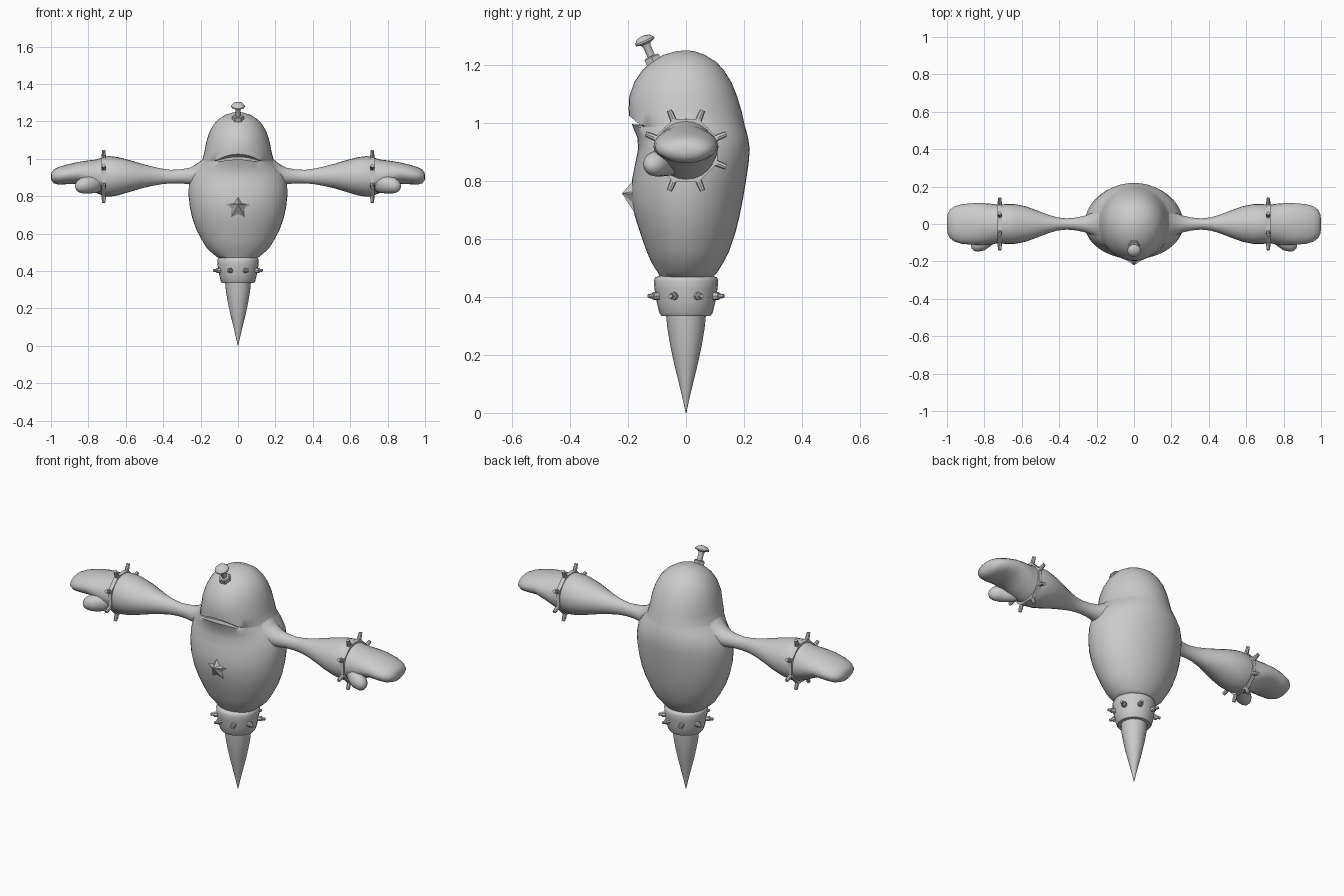
import bpy, bmesh, math
from mathutils import Vector, Matrix

if "Cube" in bpy.data.objects:
    bpy.data.objects.remove(bpy.data.objects["Cube"])

GREY = bpy.data.materials.new("light grey")
GREY.diffuse_color = (0.6, 0.6, 0.6, 1)
GREY.use_nodes = True
GREY.node_tree.nodes["Principled BSDF"].inputs["Base Color"].default_value = GREY.diffuse_color


def make(name, bm, angle=50):
    bmesh.ops.recalc_face_normals(bm, faces=bm.faces)
    me = bpy.data.meshes.new(name)
    bm.to_mesh(me)
    bm.free()
    me.materials.append(GREY)
    ob = bpy.data.objects.new(name, me)
    bpy.context.collection.objects.link(ob)
    bpy.ops.object.select_all(action='DESELECT')
    bpy.context.view_layer.objects.active = ob
    ob.select_set(True)
    bpy.ops.object.shade_smooth_by_angle(angle=math.radians(angle))
    return ob


def loft(bm, rings):
    """Skin closed rings of points and cap both ends."""
    vs = [[bm.verts.new(p) for p in r] for r in rings]
    n = len(vs[0])
    for a, b in zip(vs, vs[1:]):
        for i in range(n):
            j = (i + 1) % n
            bm.faces.new((a[i], a[j], b[j], b[i]))
    bm.faces.new(vs[0])
    bm.faces.new(vs[-1])


def turned(bm, profile, n, m=Matrix(), turn=0.0):
    """Profile of (radius, height) turned around z, then placed by m."""
    loft(bm, [[m @ Vector((r * math.cos(2 * math.pi * i / n + turn),
                           r * math.sin(2 * math.pi * i / n + turn), h))
               for i in range(n)] for r, h in profile])


def aim(origin, direction):
    d = Vector(direction)
    return Matrix.Translation(origin) @ d.to_track_quat('Z', 'Y').to_matrix().to_4x4()


# Body and head: z, half width, front y, back y, mouth arch, mouth depth
BODY = [
    (.465, .10, -.088, .09, 0, 0), (.485, .125, -.098, .108, 0, 0),
    (.52, .165, -.12, .13, 0, 0), (.56, .19, -.137, .15, 0, 0),
    (.62, .222, -.158, .17, 0, 0), (.68, .244, -.177, .185, 0, 0),
    (.74, .257, -.188, .197, 0, 0), (.80, .264, -.187, .207, 0, 0),
    (.86, .263, -.175, .216, 0, 0), (.91, .25, -.165, .22, 0, 0),
    (.95, .222, -.168, .214, 0, 0),
    (.980, .197, -.187, .206, .016, 0), (.983, .195, -.188, .205, .010, .04),
    (.987, .193, -.190, .204, .024, .04), (.990, .191, -.196, .203, .035, 0),
    (1.04, .179, -.198, .192, .008, 0), (1.09, .17, -.196, .177, 0, 0),
    (1.14, .154, -.179, .157, 0, 0), (1.18, .133, -.152, .132, 0, 0),
    (1.21, .107, -.12, .105, 0, 0), (1.235, .068, -.078, .065, 0, 0),
    (1.247, .03, -.035, .03, 0, 0), (1.25, .008, -.008, .008, 0, 0),
]
rings = []
for z, hw, yf, yb, arch, depth in BODY:
    ring = []
    for i in range(40):
        t = 2 * math.pi * i / 40
        x, s = hw * math.cos(t), math.sin(t)
        w = max(0, 1 - (x / .12) ** 2) if s < 0 else 0
        y = s * (yb if s > 0 else -yf) + depth * w
        ring.append((x, y, z + arch * w))
    rings.append(ring)
bm = bmesh.new()
loft(bm, rings)
make("body", bm)


def belly_y(x, z):
    for a, b in zip(BODY, BODY[1:]):
        if a[0] <= z <= b[0]:
            f = (z - a[0]) / (b[0] - a[0])
            hw, yf = (a[k] + f * (b[k] - a[k]) for k in (1, 2))
            return yf * math.sqrt(1 - (x / hw) ** 2)


# Raised star on the belly
bm = bmesh.new()
tip = bm.verts.new((0, -.221, .757))
edge = []
for i in range(10):
    r = .062 if i % 2 == 0 else .034
    a = math.pi / 2 + i * math.pi / 5
    x, z = r * math.cos(a), .735 + r * math.sin(a)
    edge.append(bm.verts.new((x, belly_y(x, z) + .002, z)))
for i in range(10):
    bm.faces.new((tip, edge[i], edge[(i + 1) % 10]))
make("belly_star", bm, 20)


# Arms and hands: x, centre z, half height, half depth
ARM = [
    (.14, .925, .12, .13), (.19, .922, .075, .085), (.22, .915, .058, .062),
    (.26, .908, .044, .045), (.31, .906, .037, .034), (.36, .905, .036, .030),
    (.41, .906, .042, .035), (.46, .907, .052, .050), (.52, .908, .067, .073),
    (.58, .908, .085, .095), (.64, .907, .102, .107), (.69, .906, .109, .107),
    (.72, .905, .103, .102), (.76, .907, .089, .108), (.81, .917, .073, .112),
    (.86, .924, .058, .111), (.92, .916, .052, .106), (.96, .909, .047, .094),
    (.985, .906, .037, .075), (.997, .905, .022, .05), (1.0, .905, .008, .02),
]
# Thumb: x, y, z, radius
THUMB = [
    (.72, -.035, .875, .045), (.76, -.065, .865, .048), (.80, -.095, .861, .046),
    (.835, -.106, .858, .042), (.855, -.112, .855, .032),
    (.867, -.114, .854, .018), (.871, -.115, .854, .005),
]
for side, s in (("right", 1), ("left", -1)):
    bm = bmesh.new()
    loft(bm, [[(s * x, hy * math.cos(i * math.pi / 12), zc + hz * math.sin(i * math.pi / 12))
               for i in range(24)] for x, zc, hz, hy in ARM])
    make(side + "_arm", bm)

    bm = bmesh.new()
    loft(bm, [[(s * x, y + r * math.cos(i * math.pi / 8), z + r * math.sin(i * math.pi / 8))
               for i in range(16)] for x, y, z, r in THUMB])
    make(side + "_thumb", bm)

    # Eight sided wristband with a stud on each corner
    bm = bmesh.new()
    turned(bm, [(.095, -.011), (.117, -.011), (.117, .011), (.095, .011)], 8,
           aim((s * .718, 0, .905), (s, 0, 0)), math.pi / 8)
    make(side + "_wristband", bm, 30)
    bm = bmesh.new()
    for k in range(8):
        a = (k + .5) * math.pi / 4
        d = Vector((0, math.cos(a), math.sin(a)))
        turned(bm, [(.011, .10), (.011, .125), (.009, .150)], 8,
               aim((s * .718, 0, .905), d))
    make(side + "_wrist_studs", bm, 40)

# Collar below the body
bm = bmesh.new()
turned(bm, [(.06, .335), (.085, .335), (.092, .345), (.102, .385), (.109, .43),
            (.111, .455), (.107, .467), (.095, .472), (.06, .472)], 24)
make("collar", bm)

# Collar studs
bm = bmesh.new()
for k in range(8):
    a = (k + .5) * math.pi / 4
    turned(bm, [(.014, .09), (.014, .122), (.009, .124), (.007, .141)], 8,
           aim((0, 0, .403), (math.cos(a), math.sin(a), 0)))
make("collar_studs", bm, 40)

# Pointed lower spike
bm = bmesh.new()
turned(bm, [(.001, 0), (.012, .05), (.024, .10), (.041, .17), (.054, .23),
            (.064, .29), (.069, .34)], 16)
make("lower_spike", bm)

# Bolt on top of the head: nut, shaft and domed cap
bolt = aim((0, -.112, 1.212), (0, -.4, .92))
bm = bmesh.new()
turned(bm, [(.031, -.015), (.031, .016), (.026, .02)], 6, bolt)
make("bolt_nut", bm, 30)
bm = bmesh.new()
turned(bm, [(.014, .0), (.014, .055), (.018, .066), (.037, .072), (.037, .078),
            (.025, .091), (.008, .096)], 10, bolt)
make("bolt", bm, 40)
